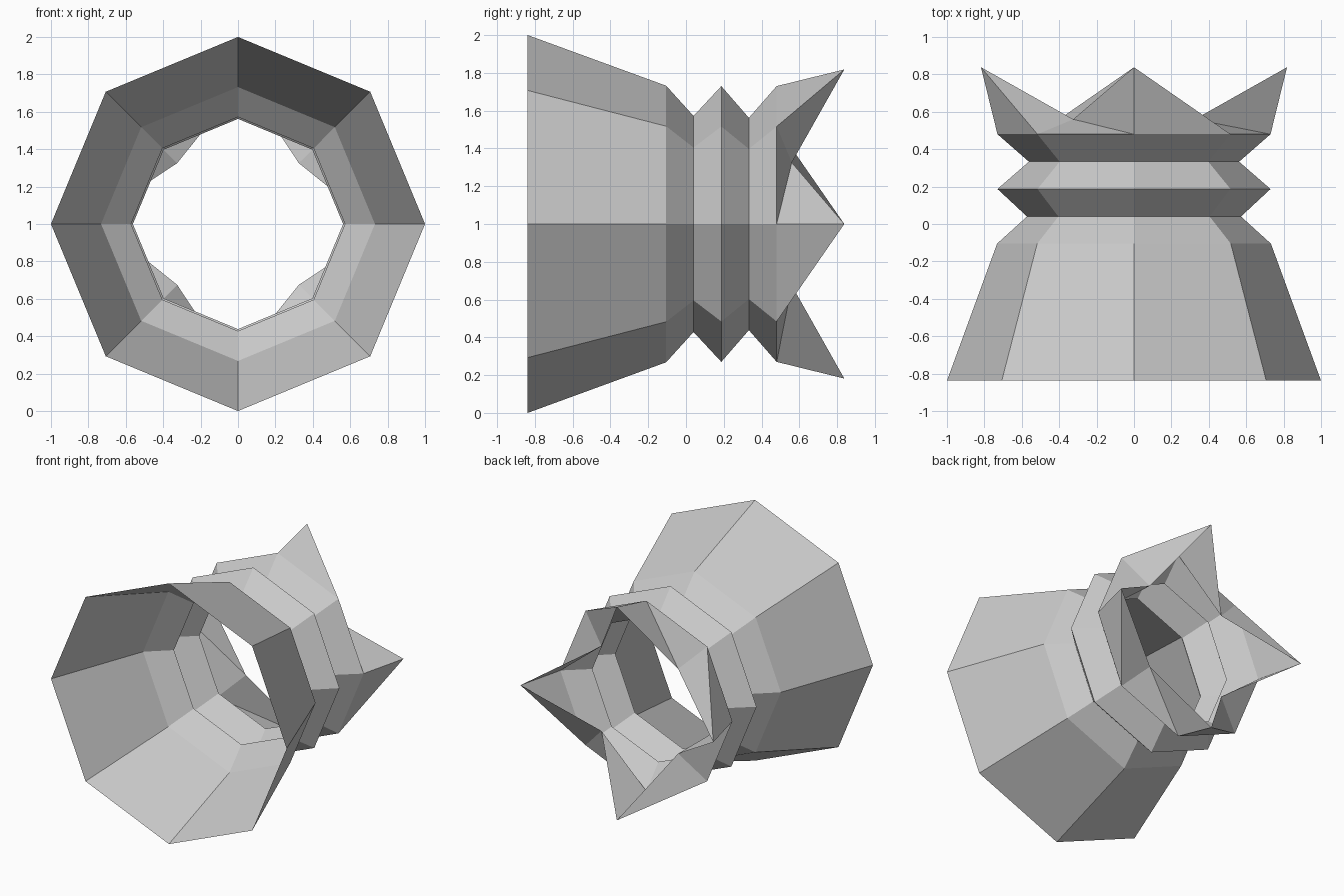
import bpy, bmesh
from math import cos, sin, radians

if "Cube" in bpy.data.objects:
    bpy.data.objects.remove(bpy.data.objects["Cube"])


def polar(r, y, deg):
    """Point at radius r around the tube axis (parallel to y, at z = 1)."""
    a = radians(deg)
    return (r * cos(a), y, 1 + r * sin(a))


def make_object(name, bm):
    bmesh.ops.remove_doubles(bm, verts=bm.verts, dist=0.0005)
    bmesh.ops.recalc_face_normals(bm, faces=bm.faces)
    mesh = bpy.data.meshes.new(name)
    bm.to_mesh(mesh)
    bm.free()
    obj = bpy.data.objects.new(name, mesh)
    bpy.context.collection.objects.link(obj)
    return obj


# Open eight-sided tube: flared mouth and two pinched rings, as (y, radius)
profile = [(-0.838, 1.0), (-0.105, 0.732), (0.04, 0.572),
           (0.187, 0.73), (0.333, 0.562), (0.48, 0.73)]
bm = bmesh.new()
rings = [[bm.verts.new(polar(r, y, 45 * i)) for i in range(8)] for y, r in profile]
for lo, hi in zip(rings, rings[1:]):
    for i in range(8):
        j = (i + 1) % 8
        bm.faces.new((lo[i], lo[j], hi[j], hi[i]))
make_object("flared_tube", bm)

# Crown: four twisted spikes with folded-in valleys between them
bm = bmesh.new()
rim_y, rim_r = profile[-1][0], profile[-1][1]
for a in range(0, 360, 90):
    base = polar(rim_r, rim_y, a)
    before = polar(rim_r, rim_y, a - 45)
    after = polar(rim_r, rim_y, a + 45)
    tip = polar(0.818, 0.838, a)
    next_tip = polar(0.818, 0.838, a + 90)
    valley = polar(0.46, 0.56, a + 45)
    for tri in ((before, base, tip), (base, valley, tip),
                (base, after, valley), (after, next_tip, valley)):
        bm.faces.new([bm.verts.new(p) for p in tri])
make_object("spiked_crown", bm)
